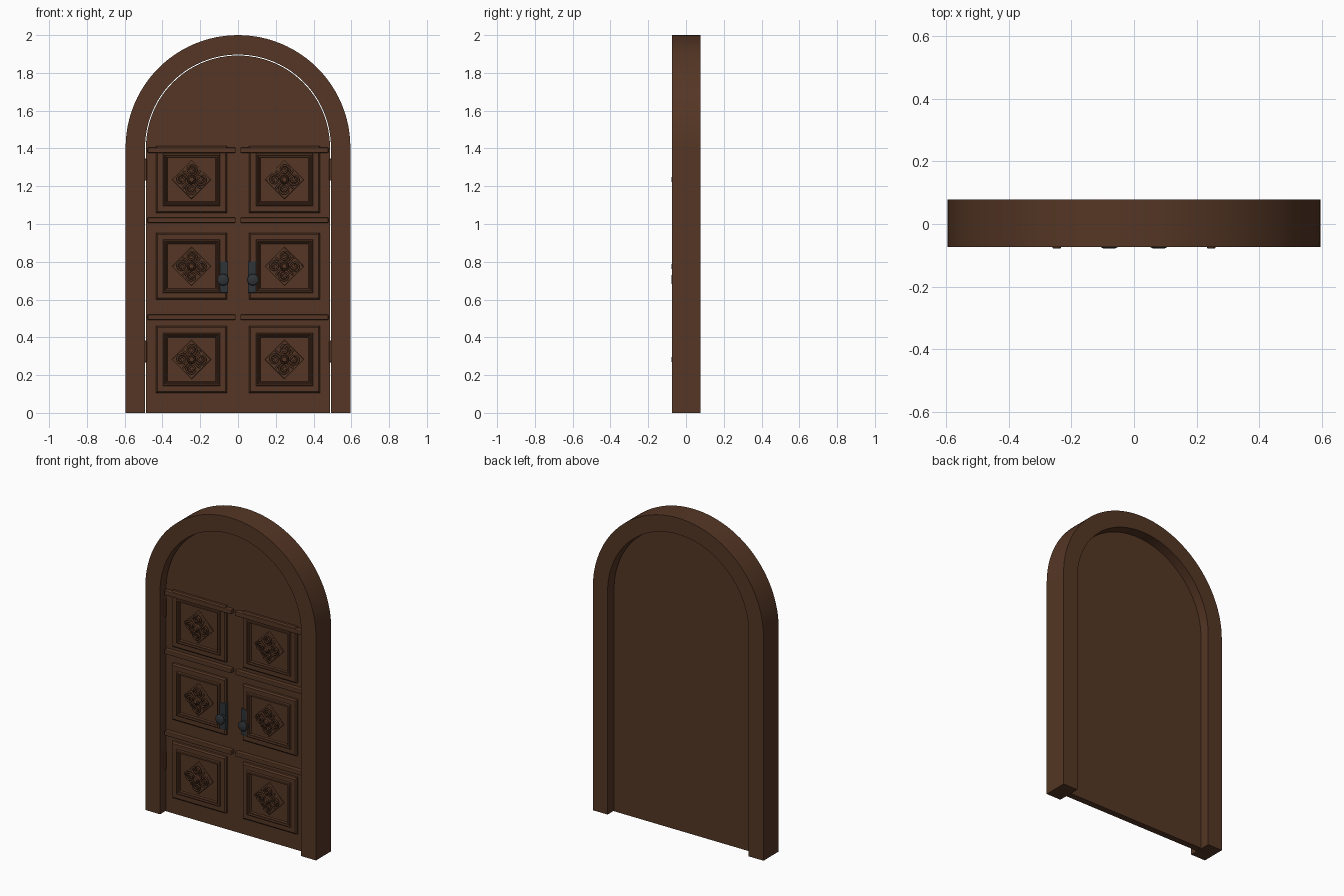
import bpy, bmesh, math
from mathutils import Vector, Matrix

if "Cube" in bpy.data.objects:
    bpy.data.objects.remove(bpy.data.objects["Cube"], do_unlink=True)

SPRING, OUTER, INNER, LEAF = 1.405, 0.595, 0.492, 0.487
FRONT, BACK = -0.0735, 0.078        # frame faces
DOOR_FRONT, DOOR_BACK = -0.02, 0.02
PANEL_X, PANEL_ZS = 0.246, (1.235, 0.776, 0.283)


def material(name, rgb):
    m = bpy.data.materials.new(name)
    m.use_nodes = True
    m.diffuse_color = (*rgb, 1)
    m.node_tree.nodes["Principled BSDF"].inputs["Base Color"].default_value = (*rgb, 1)
    return m


wood = material("brown wood", (0.09, 0.037, 0.018))
iron = material("dark iron", (0.028, 0.034, 0.038))


def place(name, mesh, mat, loc=(0, 0, 0)):
    ob = bpy.data.objects.new(name, mesh)
    ob.location = loc
    if not mesh.materials:
        mesh.materials.append(mat)
    bpy.context.collection.objects.link(ob)
    return ob


def from_bmesh(name, bm, mat, loc=(0, 0, 0)):
    bmesh.ops.recalc_face_normals(bm, faces=bm.faces)
    mesh = bpy.data.meshes.new(name)
    bm.to_mesh(mesh)
    bm.free()
    return place(name, mesh, mat, loc)


def smooth(ob):
    bpy.ops.object.select_all(action="DESELECT")
    ob.select_set(True)
    bpy.context.view_layer.objects.active = ob
    bpy.ops.object.shade_smooth_by_angle(angle=math.radians(30))


def prism(name, outline, y0, y1, mat):
    """Extrude an (x, z) outline from y0 to y1."""
    bm = bmesh.new()
    face = bm.faces.new([bm.verts.new((x, y0, z)) for x, z in outline])
    ext = bmesh.ops.extrude_face_region(bm, geom=[face])
    verts = [v for v in ext["geom"] if isinstance(v, bmesh.types.BMVert)]
    bmesh.ops.translate(bm, verts=verts, vec=(0, y1 - y0, 0))
    return from_bmesh(name, bm, mat)


def box(name, x, y, z, mat, bevel=0):
    """Box from (low, high) pairs, with optional rounded edges."""
    ob = prism(name, [(x[0], z[0]), (x[1], z[0]), (x[1], z[1]), (x[0], z[1])], *y, mat)
    if bevel:
        mod = ob.modifiers.new("edge", "BEVEL")
        mod.width, mod.segments = bevel, 2
    return ob


def arc(r, steps=48):
    return [(r * math.cos(math.pi * i / steps), SPRING + r * math.sin(math.pi * i / steps))
            for i in range(steps + 1)]


def lathe(name, profile, loc, mat, steps=24):
    """Spin (radius, forward) points around the y axis."""
    bm = bmesh.new()
    verts = [bm.verts.new((r, -f, 0)) for r, f in profile]
    edges = [bm.edges.new(pair) for pair in zip(verts, verts[1:])]
    bmesh.ops.spin(bm, geom=verts + edges, cent=(0, 0, 0), axis=(0, 1, 0),
                   angle=2 * math.pi, steps=steps)
    bmesh.ops.remove_doubles(bm, verts=bm.verts, dist=1e-5)
    ob = from_bmesh(name, bm, mat, loc)
    smooth(ob)
    return ob


# Frame and door slab
smooth(prism("frame_arch", arc(OUTER) + arc(INNER)[::-1], FRONT, BACK, wood))
smooth(prism("door_slab", [(-LEAF, 0), (LEAF, 0)] + arc(LEAF), DOOR_FRONT, DOOR_BACK, wood))
for side, s in (("left", 1), ("right", -1)):
    box(side + "_post", sorted((s * INNER, s * OUTER)), (FRONT, BACK), (0, SPRING), wood)


# Stepped panel: concentric rectangles of (inset, y)
def panel_mesh():
    steps = [(0, DOOR_FRONT), (0, -0.034), (0.008, -0.042), (0.036, -0.042), (0.039, -0.052),
             (0.046, -0.054), (0.05, -0.046), (0.056, -0.046), (0.06, -0.036)]
    bm = bmesh.new()
    rings = []
    for inset, y in steps:
        w, h = 0.188 - inset, 0.177 - inset
        rings.append([bm.verts.new((x, y, z))
                      for x, z in ((-w, -h), (w, -h), (w, h), (-w, h))])
    for a, b in zip(rings, rings[1:]):
        for i in range(4):
            j = (i + 1) % 4
            bm.faces.new((a[i], a[j], b[j], b[i]))
    bm.faces.new(rings[-1])
    bmesh.ops.recalc_face_normals(bm, faces=bm.faces)
    mesh = bpy.data.meshes.new("panel")
    bm.to_mesh(mesh)
    bm.free()
    return mesh


# Carved ornament: diamond border, four scrolls with side leaves
def ornament_mesh():
    curve = bpy.data.curves.new("scrollwork", "CURVE")
    curve.dimensions = "3D"
    curve.bevel_depth, curve.bevel_resolution = 0.0055, 1
    curve.use_fill_caps = True

    def stroke(points, cyclic=False):
        sp = curve.splines.new("POLY")
        sp.points.add(len(points) - 1)
        sp.use_cyclic_u = cyclic
        for p, co in zip(sp.points, points):
            p.co = (*co, 1)

    tips = [Matrix.Rotation(k * math.pi / 2, 3, "Y") for k in range(4)]
    stroke([r @ Vector((0, -0.04, 0.098)) for r in tips], True)
    for r in tips:
        scroll = []
        for i in range(29):
            a = -math.pi / 2 + i * math.pi / 8
            rad = 0.030 * (1 - i / 36)
            scroll.append(r @ Vector((rad * math.cos(a), -0.058, 0.052 + rad * math.sin(a))))
        stroke(scroll)
        stroke([r @ Vector(p) for p in ((0.014, -0.055, 0.014), (0.034, -0.055, 0.03),
                                        (0.044, -0.05, 0.046))])
    tmp = bpy.data.objects.new("scrollwork", curve)
    bpy.context.collection.objects.link(tmp)
    mesh = bpy.data.meshes.new_from_object(
        tmp.evaluated_get(bpy.context.evaluated_depsgraph_get()))
    mesh.materials.clear()
    bpy.data.objects.remove(tmp)
    return mesh


panel, ornament = panel_mesh(), ornament_mesh()
plate_shape = [(0, -0.1), (0.1, 0), (0, 0.1), (-0.1, 0)]

for side, s in (("left", 1), ("right", -1)):
    for row, z in zip(("upper", "middle", "lower"), PANEL_ZS):
        tag = side + "_" + row
        place(tag + "_panel", panel, wood, (s * PANEL_X, 0, z))
        place(tag + "_scrollwork", ornament, wood, (s * PANEL_X, 0, z))
        prism(tag + "_diamond", [(s * PANEL_X + x, z + dz) for x, dz in plate_shape],
              -0.034, -0.043, wood)
        lathe(tag + "_rosette", [(0, 0.078), (0.012, 0.078), (0.016, 0.07), (0.02, 0.07),
                                 (0.024, 0.062), (0.024, 0.034)],
              (s * PANEL_X, 0, z), wood)

    # Horizontal rails
    for i, z in enumerate((1.391, 1.02, 0.506)):
        box(f"{side}_rail_{i + 1}", sorted((s * 0.013, s * 0.479)), (-0.052, DOOR_FRONT),
            (z - 0.014, z + 0.014), wood, 0.005)

    # Hinges in the gap
    for row, z in (("upper", 1.288), ("lower", 0.325)):
        box(f"{side}_{row}_hinge", sorted((s * 0.483, s * 0.496)), (-0.032, -0.012),
            (z - 0.058, z + 0.058), wood, 0.004)

    # Handle: back plate, collar and knob
    x = s * 0.079
    box(side + "_handle_plate", (x - 0.027, x + 0.027), (-0.048, DOOR_FRONT),
        (0.636, 0.802), iron, 0.004)
    lathe(side + "_handle_knob", [(0, 0.078), (0.018, 0.078), (0.027, 0.074), (0.031, 0.068),
                                  (0.027, 0.061), (0.014, 0.058), (0.014, 0.052),
                                  (0.031, 0.051), (0.031, 0.046)],
          (x, 0, 0.705), iron)
